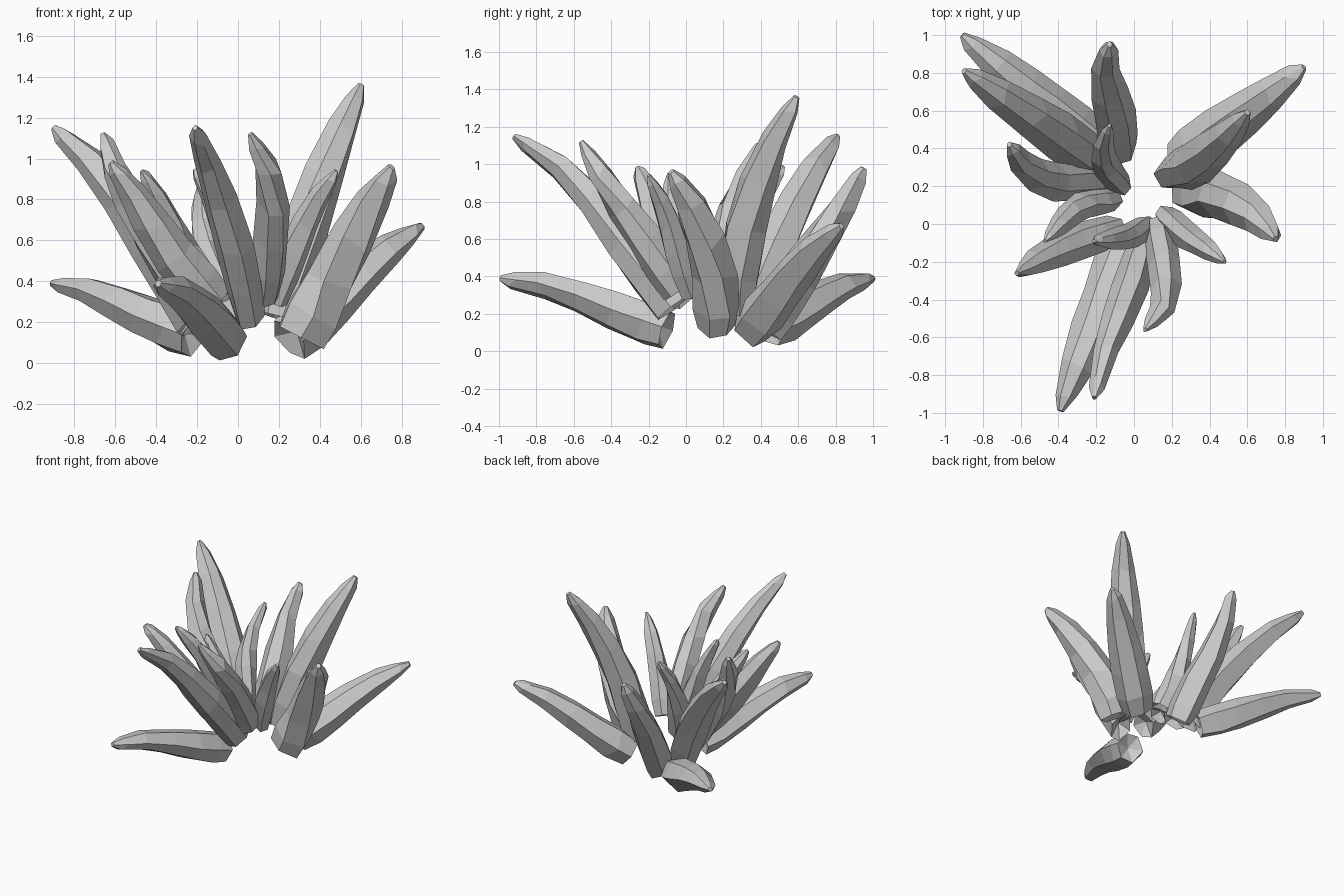
import bpy, bmesh, random
from mathutils import Vector

if "Cube" in bpy.data.objects:
    bpy.data.objects.remove(bpy.data.objects["Cube"])

random.seed(4)

# Leaf profile: position along leaf, width scale, thickness scale
PROFILE = [(0, .8, 1), (.14, .97, 1.1), (.33, 1, 1), (.53, .9, .86),
           (.74, .7, .66), (.92, .44, .42), (1, .14, .16)]
# Cross-section: softly ridged inner face, deep keel underneath
SECTION = [(-1, .1), (-.6, -.75), (.3, -1), (1, -.1), (.5, .75), (-.35, .85)]


def path_point(pts, t):
    """Catmull-Rom point through the path."""
    n = len(pts) - 1
    p = [2 * pts[0] - pts[1]] + pts + [2 * pts[-1] - pts[-2]]
    i = min(int(t * n), n - 1)
    u = t * n - i
    a, b, c, d = p[i:i + 4]
    return .5 * (2 * b + (c - a) * u + (2 * a - 5 * b + 4 * c - d) * u * u
                 + (3 * b - a - 3 * c + d) * u ** 3)


def leaf(name, width, thick, *path):
    pts = [Vector(p) for p in path]
    bm = bmesh.new()
    rings = []
    for t, sw, st in PROFILE:
        c = path_point(pts, t)
        tan = (path_point(pts, min(t + .05, 1)) - path_point(pts, max(t - .05, 0))).normalized()
        side = tan.cross(Vector((0, 0, 1))).normalized()
        up = side.cross(tan)
        ring = []
        for x, y in SECTION:
            k = random.uniform(.94, 1.06)
            slip = tan * random.uniform(-.03, .03) * (.1 < t < .95)
            ring.append(bm.verts.new(c + side * x * k * sw * width / 2
                                     + up * y * k * st * thick / 2 + slip))
        rings.append(ring)
    n = len(SECTION)
    for r0, r1 in zip(rings, rings[1:]):
        for j in range(n):
            bm.faces.new((r0[j], r0[(j + 1) % n], r1[(j + 1) % n], r1[j]))
    bm.faces.new(rings[-1])
    # Torn, slightly hollow base
    hub = bm.verts.new(path_point(pts, .06))
    for j in range(n):
        bm.faces.new((rings[0][(j + 1) % n], rings[0][j], hub))
    bmesh.ops.recalc_face_normals(bm, faces=bm.faces)
    me = bpy.data.meshes.new(name)
    bm.to_mesh(me)
    bm.free()
    bpy.context.collection.objects.link(bpy.data.objects.new(name, me))


# Low outer leaves
leaf("outer_leaf_back_left", .25, .22, (-.22, .45, .13), (-.45, .62, .23), (-.68, .81, .34), (-.91, 1.0, .39))
leaf("outer_leaf_front", .25, .23, (-.05, -.1, .12), (-.15, -.38, .22), (-.27, -.68, .34), (-.39, -.99, .39))
leaf("outer_leaf_back_right", .26, .24, (.25, .34, .12), (.46, .5, .31), (.68, .66, .52), (.9, .83, .67))
leaf("outer_leaf_right", .25, .27, (.3, .16, .13), (.45, .15, .42), (.62, .06, .73), (.75, -.08, .96))
leaf("outer_leaf_back", .22, .24, (-.07, .4, .13), (-.1, .57, .38), (-.15, .79, .7), (-.13, .95, .98))

# Middle leaves
leaf("middle_leaf_left", .25, .24, (-.2, .33, .2), (-.4, .47, .56), (-.66, .65, .92), (-.9, .81, 1.15))
leaf("middle_leaf_front", .19, .22, (.06, -.07, .23), (-.02, -.34, .59), (-.13, -.62, .94), (-.21, -.92, 1.15))
leaf("middle_leaf_tall", .24, .24, (.21, .27, .22), (.33, .32, .68), (.47, .44, 1.06), (.6, .59, 1.36))
leaf("middle_leaf_front_left", .2, .22, (-.11, -.03, .3), (-.31, -.1, .53), (-.48, -.18, .79), (-.62, -.26, .98))
leaf("middle_leaf_back_left", .2, .2, (-.19, .22, .26), (-.41, .22, .6), (-.57, .3, .88), (-.66, .42, 1.12))

# Inner, steeper leaves
leaf("inner_leaf_front", .18, .2, (.13, -.03, .33), (.16, -.22, .61), (.165, -.42, .89), (.06, -.56, 1.12))
leaf("inner_leaf_right", .15, .16, (.17, .04, .31), (.27, -.05, .56), (.37, -.12, .77), (.48, -.2, .94))
leaf("inner_leaf_left", .15, .16, (-.12, .13, .31), (-.27, .1, .56), (-.38, .01, .78), (-.47, -.09, .94))
leaf("inner_leaf_back", .15, .15, (-.07, .21, .32), (-.14, .3, .56), (-.16, .4, .79), (-.13, .52, .99))
leaf("inner_leaf_upright", .14, .14, (.06, -.01, .3), (-.02, -.06, .54), (-.11, -.08, .76), (-.21, -.09, .95))
